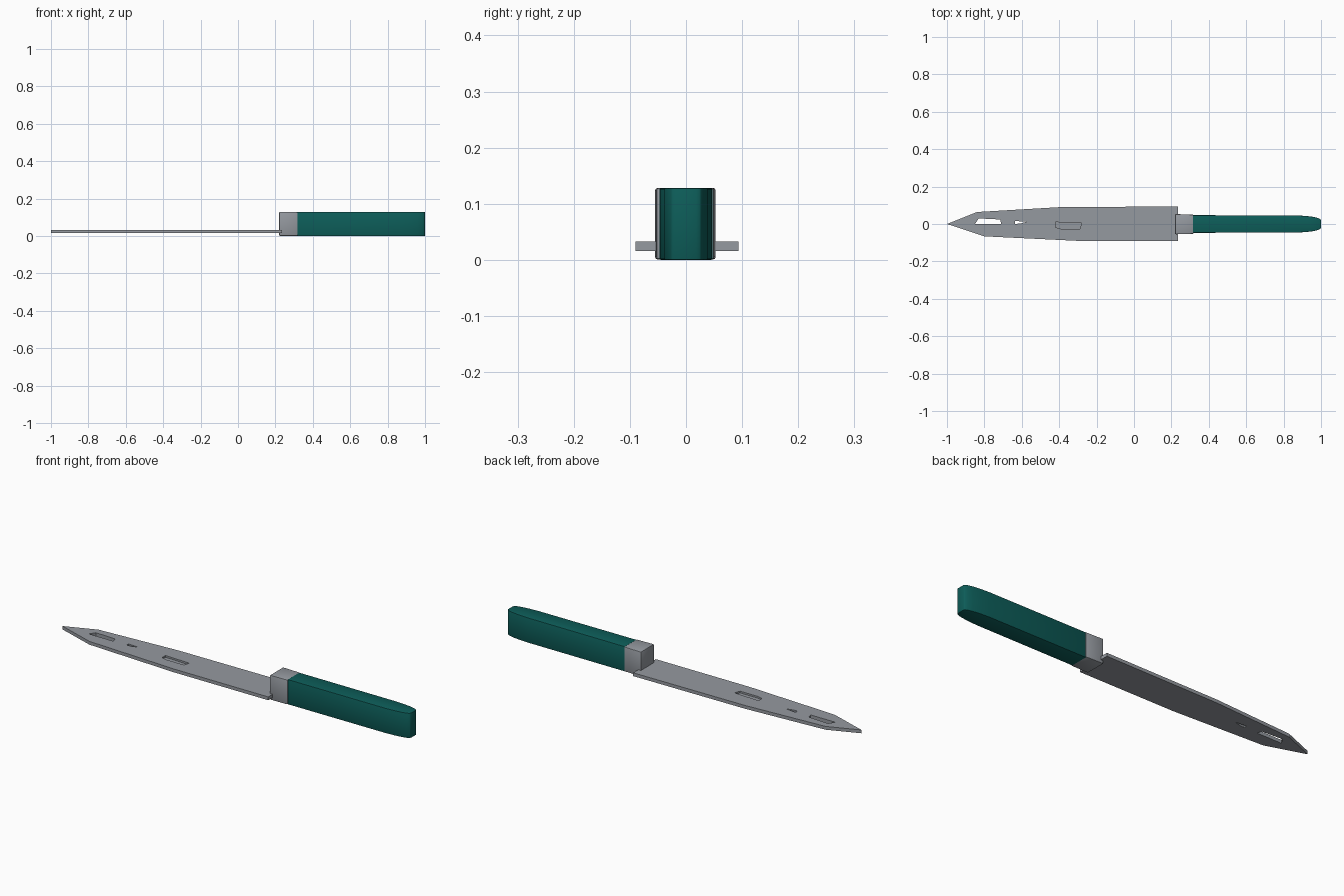
import bpy, bmesh

cube = bpy.data.objects.get("Cube")
if cube:
    bpy.data.objects.remove(cube, do_unlink=True)


def material(name, rgb, roughness):
    m = bpy.data.materials.new(name)
    m.use_nodes = True
    color = (*rgb, 1)
    m.diffuse_color = color
    bsdf = m.node_tree.nodes["Principled BSDF"]
    bsdf.inputs["Base Color"].default_value = color
    bsdf.inputs["Roughness"].default_value = roughness
    return m


steel = material("steel grey", (0.30, 0.32, 0.35), 0.5)
teal = material("dark teal", (0.004, 0.11, 0.10), 0.5)


def prism(name, outline, z0, z1, mat):
    """Extrude a flat outline from z0 up to z1."""
    bm = bmesh.new()
    face = bm.faces.new([bm.verts.new((x, y, z0)) for x, y in outline])
    up = bmesh.ops.extrude_face_region(bm, geom=[face])["geom"]
    for v in up:
        if isinstance(v, bmesh.types.BMVert):
            v.co.z = z1
    bmesh.ops.recalc_face_normals(bm, faces=bm.faces)
    mesh = bpy.data.meshes.new(name)
    bm.to_mesh(mesh)
    bm.free()
    mesh.materials.append(mat)
    obj = bpy.data.objects.new(name, mesh)
    bpy.context.collection.objects.link(obj)
    return obj


def activate(obj):
    bpy.ops.object.select_all(action="DESELECT")
    obj.select_set(True)
    bpy.context.view_layer.objects.active = obj


def cut(target, outline, z0, z1):
    cutter = prism("slot_cutter", outline, z0, z1, steel)
    cutter.hide_render = True
    mod = target.modifiers.new("slot", "BOOLEAN")
    mod.operation = "DIFFERENCE"
    mod.solver = "EXACT"
    mod.object = cutter
    activate(target)
    bpy.ops.object.modifier_apply(modifier=mod.name)
    bpy.data.objects.remove(cutter, do_unlink=True)


def bevel(obj, width, segments):
    mod = obj.modifiers.new("bevel", "BEVEL")
    mod.width = width
    mod.segments = segments
    mod.limit_method = "ANGLE"
    activate(obj)
    bpy.ops.object.modifier_apply(modifier=mod.name)
    bpy.ops.object.shade_smooth_by_angle()


# Flat pointed blade
blade = prism("blade", [(-1, 0), (-0.8, -0.066), (-0.3, -0.09), (0.235, -0.09),
                        (0.235, 0.094), (-0.4, 0.09), (-0.84, 0.064)],
              0.016, 0.033, steel)

# Two slots through the blade and one shallow recess on top
cut(blade, [(-0.85, 0), (-0.71, 0), (-0.715, 0.024), (-0.83, 0.03)], 0, 0.1)
cut(blade, [(-0.635, 0), (-0.605, 0.003), (-0.575, 0.012), (-0.635, 0.016)], 0, 0.1)
cut(blade, [(-0.42, -0.018), (-0.39, -0.026), (-0.29, -0.026),
            (-0.28, 0.004), (-0.42, 0.01)], 0.024, 0.1)

# Guard block
guard = prism("guard", [(0.22, -0.055), (0.318, -0.053), (0.318, 0.05), (0.22, 0.053)],
              0.001, 0.128, steel)
bevel(guard, 0.004, 2)

# Handle with a tapered, rounded butt
side = [(0.316, 0.047), (0.87, 0.046), (0.92, 0.043), (0.96, 0.038),
        (0.985, 0.032), (0.997, 0.026), (1, 0.018)]
handle = prism("handle", [(x, -y) for x, y in side] + side[::-1], 0, 0.128, teal)
bevel(handle, 0.002, 2)
